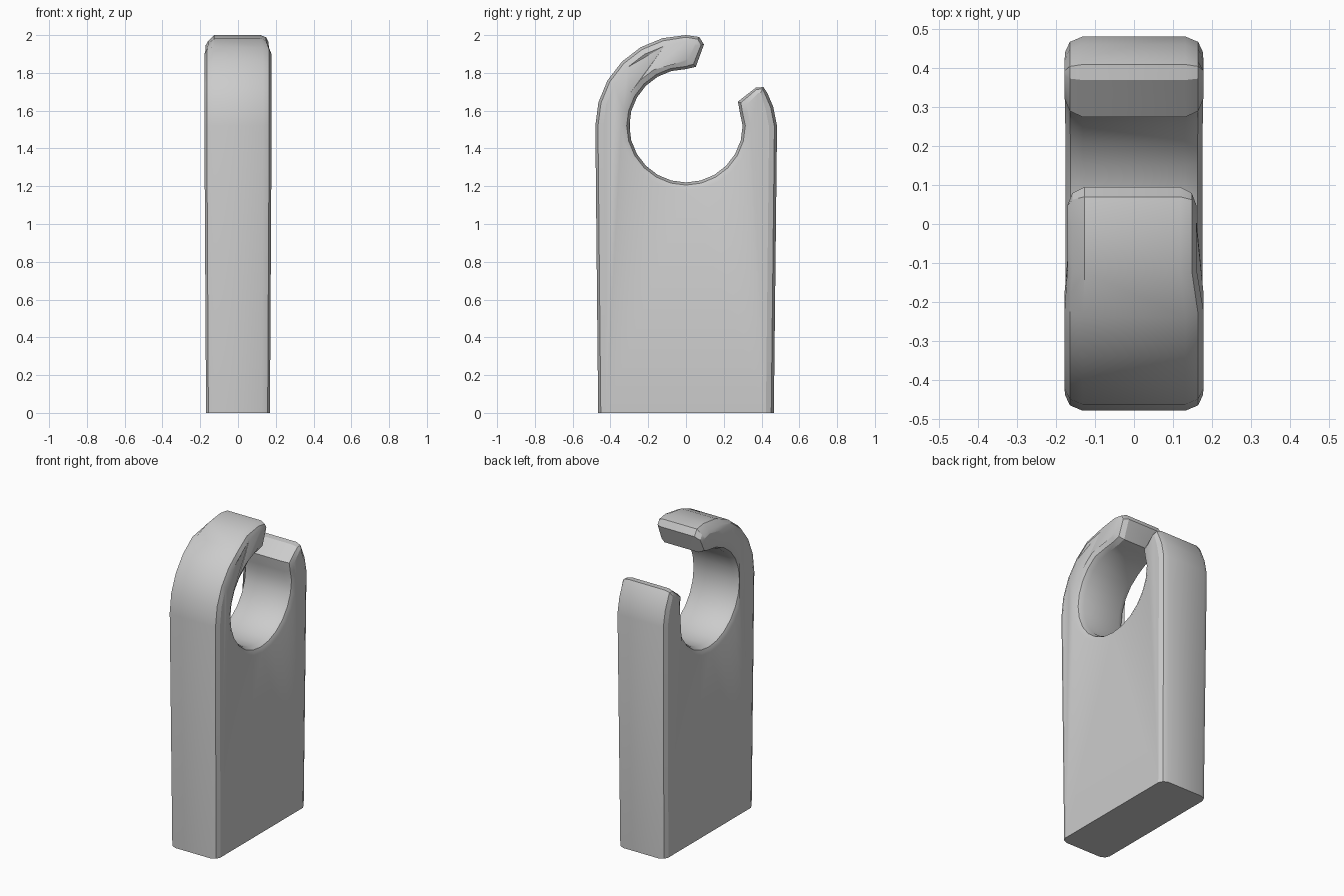
import bpy, bmesh, math
from mathutils import Vector

if "Cube" in bpy.data.objects:
    bpy.data.objects.remove(bpy.data.objects["Cube"])

CZ, R_OUT, R_IN = 1.52, 0.48, 0.30


def arc(r, start, stop, step):
    return [(r * math.cos(math.radians(a)), CZ + r * math.sin(math.radians(a)), 1.0)
            for a in range(start, stop, step)]


# Side outline (y, z, chamfer weight): right edge, broken stub, hole, broken hook tip, outer arc
outline = [(0.465, 0, 1), (0.482, CZ, 1),
           (0.462, 1.62, 1), (0.43, 1.695, 1.0), (0.41, 1.725, 0.7), (0.37, 1.722, 0.7),
           (0.275, 1.648, 1.0), (0.287, 1.58, 1.0)]
outline += arc(R_IN, 0, -271, -15)
outline += [(0.052, 1.832, 1.2), (0.095, 1.95, 1.0), (0.07, 1.99, 0.9), (0.0, 2.0, 0.8)]
outline += arc(R_OUT, 105, 181, 15)
outline += [(-0.465, 0, 1)]


def inset(i, d):
    """Move an outline point inward; base points only slide sideways."""
    y, z, w = outline[i]
    p = Vector((y, z))
    if z == 0:
        return Vector((y - math.copysign(d, y), 0))
    a = Vector(outline[i - 1][:2])
    b = Vector(outline[(i + 1) % len(outline)][:2])
    e1, e2 = (p - a).normalized(), (b - p).normalized()
    n1, n2 = Vector((-e1.y, e1.x)), Vector((-e2.y, e2.x))
    return p + (n1 + n2) * (d * w / max(1 + n1.dot(n2), 0.6))


# Layers across the thickness (x, inset) give the two-step rounded edges
layers = [(-0.178, 0.042), (-0.165, 0.014), (-0.132, 0),
          (0.132, 0), (0.165, 0.014), (0.178, 0.042)]

bm = bmesh.new()
rings = []
for x, d in layers:
    ring = []
    for i in range(len(outline)):
        p = inset(i, d)
        sx = 1 - 0.05 * max(0, 1 - p.y / CZ)
        # Chipped hook tip, narrower on its right side
        if p.y > 1.8 and p.x > -0.14:
            sx *= 0.9 if x > 0 else 0.96
            if x < -0.14 and p.y > 1.9:
                p.y -= 0.02
        ring.append(bm.verts.new((x * sx, p.x, p.y)))
    rings.append(ring)

n = len(outline)
for r0, r1 in zip(rings, rings[1:]):
    for i in range(n):
        j = (i + 1) % n
        bm.faces.new((r0[i], r0[j], r1[j], r1[i]))
caps = [bm.faces.new(rings[0]), bm.faces.new(rings[-1])]
bmesh.ops.triangulate(bm, faces=caps)
bmesh.ops.recalc_face_normals(bm, faces=bm.faces)

mesh = bpy.data.meshes.new("broken_ring_stone")
bm.to_mesh(mesh)
bm.free()
stone = bpy.data.objects.new("broken_ring_stone", mesh)
bpy.context.collection.objects.link(stone)
bpy.context.view_layer.objects.active = stone
stone.select_set(True)
bpy.ops.object.shade_smooth_by_angle(angle=math.radians(25))
